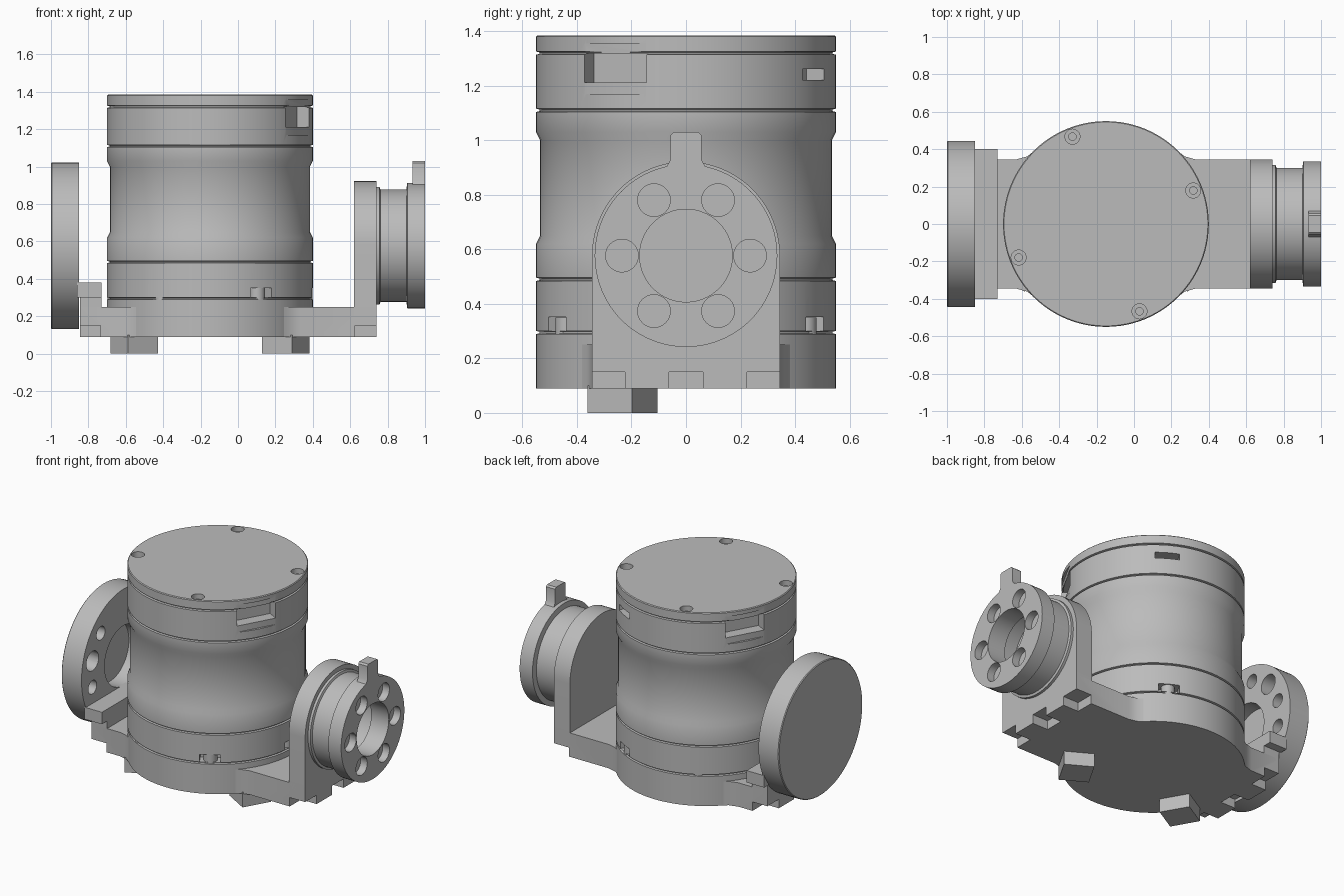
import bpy, bmesh
from math import sin, cos, pi, radians
from mathutils import Matrix, Vector

if "Cube" in bpy.data.objects:
    bpy.data.objects.remove(bpy.data.objects["Cube"])

metal = bpy.data.materials.new("machined grey")
metal.use_nodes = True
GREY = (0.5, 0.5, 0.5, 1)
metal.diffuse_color = GREY
metal.node_tree.nodes["Principled BSDF"].inputs["Base Color"].default_value = GREY

CX = -0.15      # body axis
AZ = 0.577      # height of the side flange axis
R = 0.55        # body radius
TO_X = Matrix.Rotation(pi / 2, 4, 'Y')


def make(name, bm):
    bmesh.ops.recalc_face_normals(bm, faces=bm.faces)
    mesh = bpy.data.meshes.new(name)
    bm.to_mesh(mesh)
    bm.free()
    mesh.materials.append(metal)
    obj = bpy.data.objects.new(name, mesh)
    bpy.context.collection.objects.link(obj)
    return obj


def box(name, lo, hi, turn=0, origin=(0, 0, 0)):
    lo, hi = Vector(lo), Vector(hi)
    bm = bmesh.new()
    bmesh.ops.create_cube(bm, size=1)
    m = (Matrix.Translation(origin) @ Matrix.Rotation(turn, 4, 'Z')
         @ Matrix.Translation((lo + hi) / 2) @ Matrix.Diagonal((*(hi - lo), 1)))
    bm.transform(m)
    return make(name, bm)


def cyl(name, r, a, b, sides=32):
    a, b = Vector(a), Vector(b)
    bm = bmesh.new()
    bmesh.ops.create_cone(bm, cap_ends=True, segments=sides, radius1=r, radius2=r,
                          depth=(b - a).length)
    turn = (b - a).to_track_quat('Z', 'Y').to_matrix().to_4x4()
    bm.transform(Matrix.Translation((a + b) / 2) @ turn)
    return make(name, bm)


def prism(name, points, offset):
    bm = bmesh.new()
    face = bm.faces.new([bm.verts.new(p) for p in points])
    new = bmesh.ops.extrude_face_region(bm, geom=[face])["geom"]
    bmesh.ops.translate(bm, vec=offset, verts=[v for v in new if isinstance(v, bmesh.types.BMVert)])
    return make(name, bm)


def lathe(name, profile, matrix, closed=False):
    bm = bmesh.new()
    vs = [bm.verts.new((r, 0, h)) for r, h in profile]
    pairs = list(zip(vs, vs[1:])) + ([(vs[-1], vs[0])] if closed else [])
    edges = [bm.edges.new(p) for p in pairs]
    bmesh.ops.spin(bm, geom=vs + edges, cent=(0, 0, 0), axis=(0, 0, 1),
                   angle=2 * pi, steps=96, use_duplicate=False)
    bmesh.ops.remove_doubles(bm, verts=bm.verts, dist=1e-4)
    bm.transform(matrix)
    return make(name, bm)


def cut(obj, cutter):
    mod = obj.modifiers.new("cut", 'BOOLEAN')
    mod.operation, mod.solver, mod.object = 'DIFFERENCE', 'EXACT', cutter
    bpy.context.view_layer.objects.active = obj
    bpy.ops.object.modifier_apply(modifier=mod.name)
    bpy.data.objects.remove(cutter)


def bore(obj, r, a, b, sides=32):
    cut(obj, cyl("cutter", r, a, b, sides))


def polar(r, deg, z):
    return (CX + r * cos(radians(deg)), r * sin(radians(deg)), z)


def side(r, deg, x):
    return (x, r * cos(radians(deg)), AZ + r * sin(radians(deg)))


parts = []

# Main housing: stacked rings, narrow waist, recessed underside
def groove(z):
    return [(R, z - .006), (R - .012, z - .003), (R - .012, z + .003), (R, z + .006)]

profile = [(0, .19), (.35, .19), (.35, .15), (.38, .14), (.38, .09), (R, .09)]
profile += groove(.295) + groove(.49) + [(R, .62), (.535, .65), (.535, 1), (R, 1.03)]
profile += groove(1.11) + groove(1.32) + [(R, 1.38), (R - .005, 1.385), (0, 1.385)]
body = lathe("housing", profile, Matrix.Translation((CX, 0, 0)))
parts.append(body)

# Cover screws
for k in range(4):
    a = 21 + 90 * k
    bore(body, .04, polar(.5, a, 1.35), polar(.5, a, 1.5))
    bore(body, .02, polar(.5, a, 1.3), polar(.5, a, 1.4))

# Connector windows with a shallow flat around them, and a cable slot
for a in (-29, 151):
    for depth, half, lo, hi in ((.535, .2, 1.17, 1.355), (.46, .13, 1.212, 1.318)):
        cut(body, box("cutter", (depth, -half, lo), (.7, half, hi), radians(a), (CX, 0, 0)))
cut(body, box("cutter", (.47, -.075, 1.222), (.7, .075, 1.262), radians(59), (CX, 0, 0)))

# Clamp bolt pockets round the lower ring, mounting holes underneath
for k in range(6):
    a = 60 * k
    cut(body, box("cutter", (.47, -.065, .3), (.7, .065, .352), radians(a), (CX, 0, 0)))
    parts.append(cyl("clamp_bolt", .042, polar(.505, a, .28), polar(.505, a, .35)))
    bore(body, .045, polar(.46, a + 30, 0), polar(.46, a + 30, .18))
    bore(body, .022, polar(.27, a + 15, .1), polar(.27, a + 15, .24))

# Output hub seen in the underside recess
hub = cyl("output_hub", .165, (CX, 0, .18), (CX, 0, .2), 64)
hub.location.z = -.015
for k in range(6):
    bore(hub, .02, polar(.12, 60 * k, .1), polar(.12, 60 * k, .25))
parts.append(hub)

# Feet
for a in (-30, -150):
    foot = box("foot", (.375, -.095, 0), (.56, .095, .1), radians(a), (CX, 0, 0))
    bore(foot, .05, polar(.46, a, -.1), polar(.46, a, .2))
    parts.append(foot)

# Base plate with flared joins to the housing
half = [(.74, .345), (.33, .345), (.27, .362), (.21, .41), (-.51, .41), (-.57, .362),
        (-.63, .345), (-.845, .345)]
outline = half + [(x, -y) for x, y in reversed(half)]
plate = prism("base_plate", [(x, y, .09) for x, y in outline], (0, 0, .16))
bore(plate, .5, (CX, 0, 0), (CX, 0, .5), 96)

# Right upright with a round head
arc = [side(.345, 180 * k / 40, .62) for k in range(41)]
upright = prism("right_upright", arc + [(.62, -.345, .09), (.62, .345, .09)], (.12, 0, 0))
bore(upright, .235, (.5, 0, AZ), (.9, 0, AZ), 64)

# Left bracket ledge
ledge = box("left_ledge", (-.86, -.4, .3), (-.73, .4, .38))
riser = box("left_riser", (-.845, -.345, .2), (-.73, .345, .31))

# Bolt notches and holes along both ends of the plate
for y in (-.285, 0, .285):
    for obj in (plate, upright):
        cut(obj, box("cutter", (.625, y - .062, 0), (.8, y + .062, .15)))
    cut(plate, box("cutter", (-.9, y - .062, 0), (-.735, y + .062, .15)))
    for obj in (plate, ledge, riser):
        bore(obj, .028, (-.785, y, 0), (-.785, y, .6))
parts += [plate, upright, ledge, riser]

# Right flange: collar, neck and bolted rim
ring = [(.235, .735), (.315, .735), (.315, .757), (.3, .762), (.3, .9), (.335, .905),
        (.335, 1), (.17, 1), (.17, .87), (.235, .87)]
flange = lathe("right_flange", ring, Matrix.Translation((0, 0, AZ)) @ TO_X, True)
for k in range(6):
    bore(flange, .06, side(.235, 60 * k, .95), side(.235, 60 * k, 1.1))
    bore(flange, .03, side(.235, 60 * k, .88), side(.235, 60 * k, 1.1))
parts.append(flange)

# Locating tab on the flange
tab = [(.12, .87), (.1, .893), (.07, .905), (.056, .93), (.056, 1.02), (.045, 1.03)]
tab += [(-y, z) for y, z in reversed(tab)]
parts.append(prism("locating_tab", [(.932, y, z) for y, z in tab], (.068, 0, 0)))

# Left disc: solid outside, recessed and drilled inside
disc_profile = [(0, -1), (.44, -1), (.445, -.995), (.445, -.85), (.2, -.85), (.2, -.95), (0, -.95)]
disc = lathe("left_disc", disc_profile, Matrix.Translation((0, 0, AZ)) @ TO_X)
for i, a in enumerate((15, 45, 75, 105, 135, 165, 195, 285, 345)):
    bore(disc, .025, side(.34, a, -1.1), side(.34, a, -.8))
    bore(disc, .065 if i % 2 else .045, side(.34, a, -.96), side(.34, a, -.8))
parts.append(disc)

# Smooth curved walls, keep machined edges sharp
bpy.ops.object.select_all(action='DESELECT')
for obj in parts:
    obj.select_set(True)
bpy.context.view_layer.objects.active = body
bpy.ops.object.shade_smooth_by_angle(angle=radians(30))
